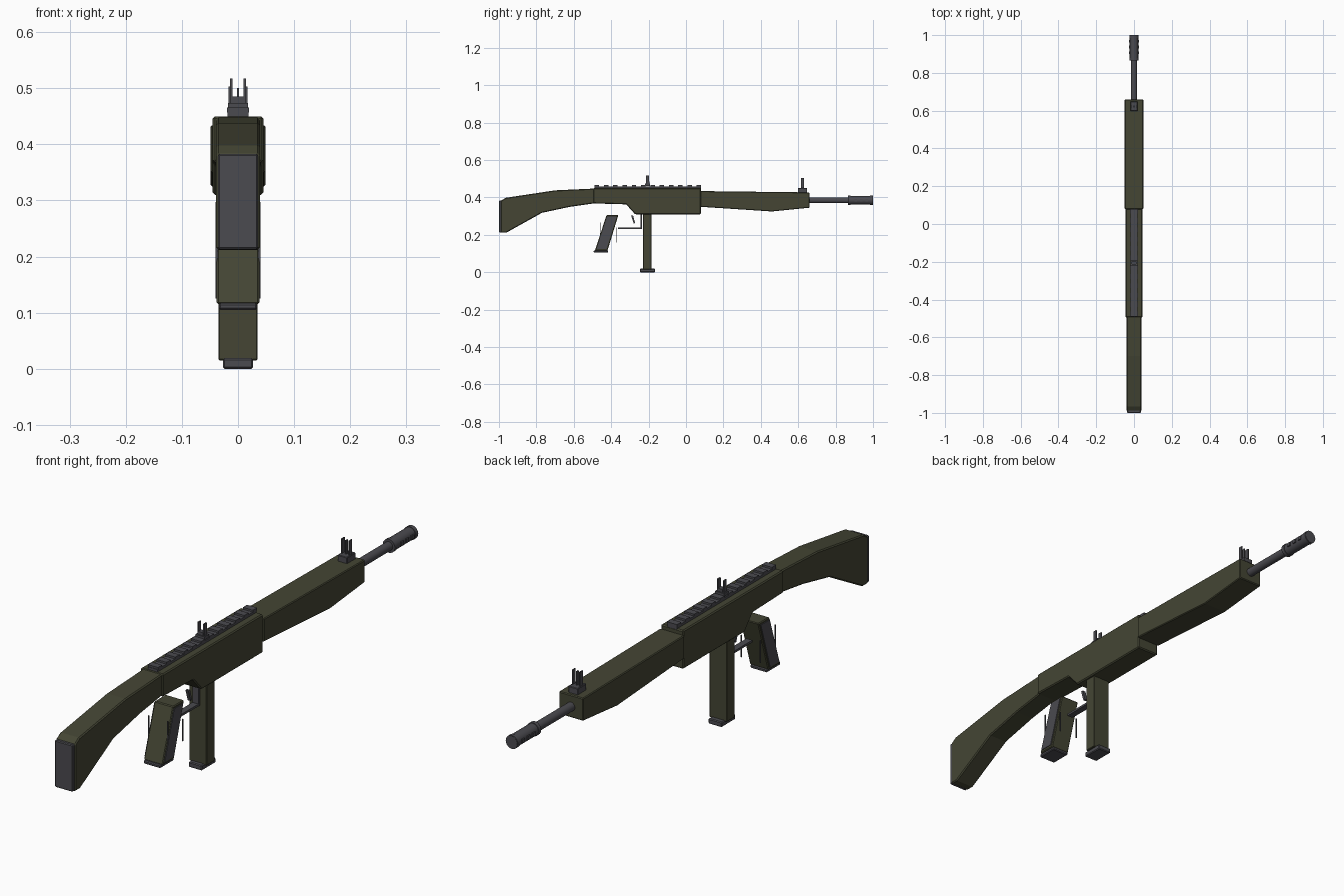
import bpy, bmesh, math
from mathutils import Vector


def material(name, rgb):
    m = bpy.data.materials.new(name)
    m.diffuse_color = (*rgb, 1)
    return m


GREEN = material("olive_green", (0.058, 0.060, 0.034))
GREY = material("gunmetal_grey", (0.070, 0.069, 0.079))


def finish(name, bm, mat, bevel=0.0):
    bmesh.ops.recalc_face_normals(bm, faces=bm.faces)
    me = bpy.data.meshes.new(name)
    bm.to_mesh(me)
    bm.free()
    me.materials.append(mat)
    ob = bpy.data.objects.new(name, me)
    bpy.context.collection.objects.link(ob)
    if bevel:
        mod = ob.modifiers.new("edge_bevel", "BEVEL")
        mod.width = bevel
        mod.segments = 1
    return ob


def prism(name, profile, x0, x1, mat, bevel=0.0):
    """Side profile of (y, z) points extruded from x0 to x1."""
    bm = bmesh.new()
    face = bm.faces.new([bm.verts.new((x0, y, z)) for y, z in profile])
    ext = bmesh.ops.extrude_face_region(bm, geom=[face])
    moved = [g for g in ext["geom"] if isinstance(g, bmesh.types.BMVert)]
    bmesh.ops.translate(bm, verts=moved, vec=Vector((x1 - x0, 0, 0)))
    return finish(name, bm, mat, bevel)


def box(name, x, y, z, mat, bevel=0.0):
    return prism(name, [(y[0], z[0]), (y[1], z[0]), (y[1], z[1]), (y[0], z[1])],
                 x[0], x[1], mat, bevel)


def tube(name, radius, y0, y1, z, sides=20):
    bm = bmesh.new()
    bmesh.ops.create_cone(bm, cap_ends=True, segments=sides, radius1=radius,
                          radius2=radius, depth=y1 - y0)
    for v in bm.verts:
        x, y, d = v.co
        v.co = (x, (y0 + y1) / 2 + d, z + y)
    ob = finish(name, bm, GREY)
    for p in ob.data.polygons:
        p.use_smooth = len(p.vertices) == 4
    return ob


# stock and butt pad
prism("stock", [(-0.99, 0.212), (-0.96, 0.212), (-0.77, 0.318), (-0.62, 0.35),
                (-0.48, 0.37), (-0.48, 0.448), (-0.70, 0.438), (-0.965, 0.398),
                (-0.99, 0.382)], -0.039, 0.039, GREEN, 0.004)
box("butt_pad", (-0.036, 0.036), (-1.0, -0.985), (0.213, 0.383), GREY, 0.003)

# receiver
prism("receiver", [(-0.495, 0.368), (-0.32, 0.363), (-0.272, 0.31), (0.08, 0.31),
                   (0.08, 0.45), (-0.495, 0.45)], -0.045, 0.045, GREEN, 0.004)

# handguard
prism("handguard", [(0.078, 0.35), (0.46, 0.325), (0.66, 0.345), (0.66, 0.427),
                    (0.078, 0.434)], -0.049, 0.049, GREEN, 0.003)

# barrel and muzzle brake with side ports
tube("barrel", 0.016, 0.60, 0.88, 0.385)
tube("muzzle_brake", 0.0225, 0.865, 1.0, 0.385)
for y in (0.865, 0.985):
    tube("brake_collar", 0.0245, y, y + 0.014, 0.385)
for i in range(3):
    y = 0.90 + i * 0.03
    box("brake_port", (-0.026, 0.026), (y, y + 0.014), (0.378, 0.392), GREY)

# top rail with cross teeth
box("rail_base", (-0.019, 0.019), (-0.49, 0.08), (0.447, 0.459), GREY)
for i in range(12):
    y = -0.488 + i * 0.0495
    box("rail_tooth", (-0.020, 0.020), (y, y + 0.024), (0.457, 0.466), GREY)

# rear sight: foot, block and two ears
box("rear_sight_foot", (-0.018, 0.018), (-0.219, -0.192), (0.462, 0.474), GREY)
box("rear_sight_block", (-0.010, 0.010), (-0.215, -0.196), (0.47, 0.485), GREY)
for s in (-1, 1):
    box("rear_sight_ear", (s * 0.012 - 0.0025, s * 0.012 + 0.0025),
        (-0.213, -0.198), (0.47, 0.517), GREY)

# front sight: base, centre post and two wings
box("front_sight_base", (-0.019, 0.019), (0.598, 0.648), (0.422, 0.450), GREY, 0.002)
box("front_sight_post", (-0.002, 0.002), (0.618, 0.628), (0.445, 0.50), GREY)
for s in (-1, 1):
    box("front_sight_wing", (s * 0.015 - 0.002, s * 0.015 + 0.002),
        (0.615, 0.631), (0.445, 0.503), GREY)

# magazine and its floor plate
box("magazine", (-0.035, 0.035), (-0.230, -0.184), (0.015, 0.315), GREEN, 0.002)
box("magazine_floor", (-0.027, 0.027), (-0.246, -0.166), (0.0, 0.019), GREY, 0.003)

# pistol grip, side panels, ridges and foot
prism("grip", [(-0.487, 0.115), (-0.420, 0.115), (-0.362, 0.305), (-0.425, 0.305)],
      -0.038, 0.038, GREEN, 0.003)
for s in (-1, 1):
    prism("grip_panel", [(-0.478, 0.125), (-0.425, 0.125), (-0.372, 0.297),
                         (-0.423, 0.297)], s * 0.037, s * 0.0405, GREY)
    for y, z in ((-0.459, 0.185), (-0.374, 0.16)):
        box("grip_ridge", (s * 0.036, s * 0.040), (y, y + 0.003), (z, z + 0.08), GREY)
box("grip_foot", (-0.034, 0.034), (-0.494, -0.416), (0.105, 0.117), GREY, 0.003)

# trigger and trigger guard
prism("trigger", [(-0.293, 0.303), (-0.283, 0.303), (-0.272, 0.263), (-0.28, 0.261)],
      -0.006, 0.006, GREY)
box("trigger_guard_bottom", (-0.012, 0.012), (-0.363, -0.236), (0.230, 0.238), GREY)
box("trigger_guard_front", (-0.012, 0.012), (-0.244, -0.236), (0.230, 0.312), GREY)
